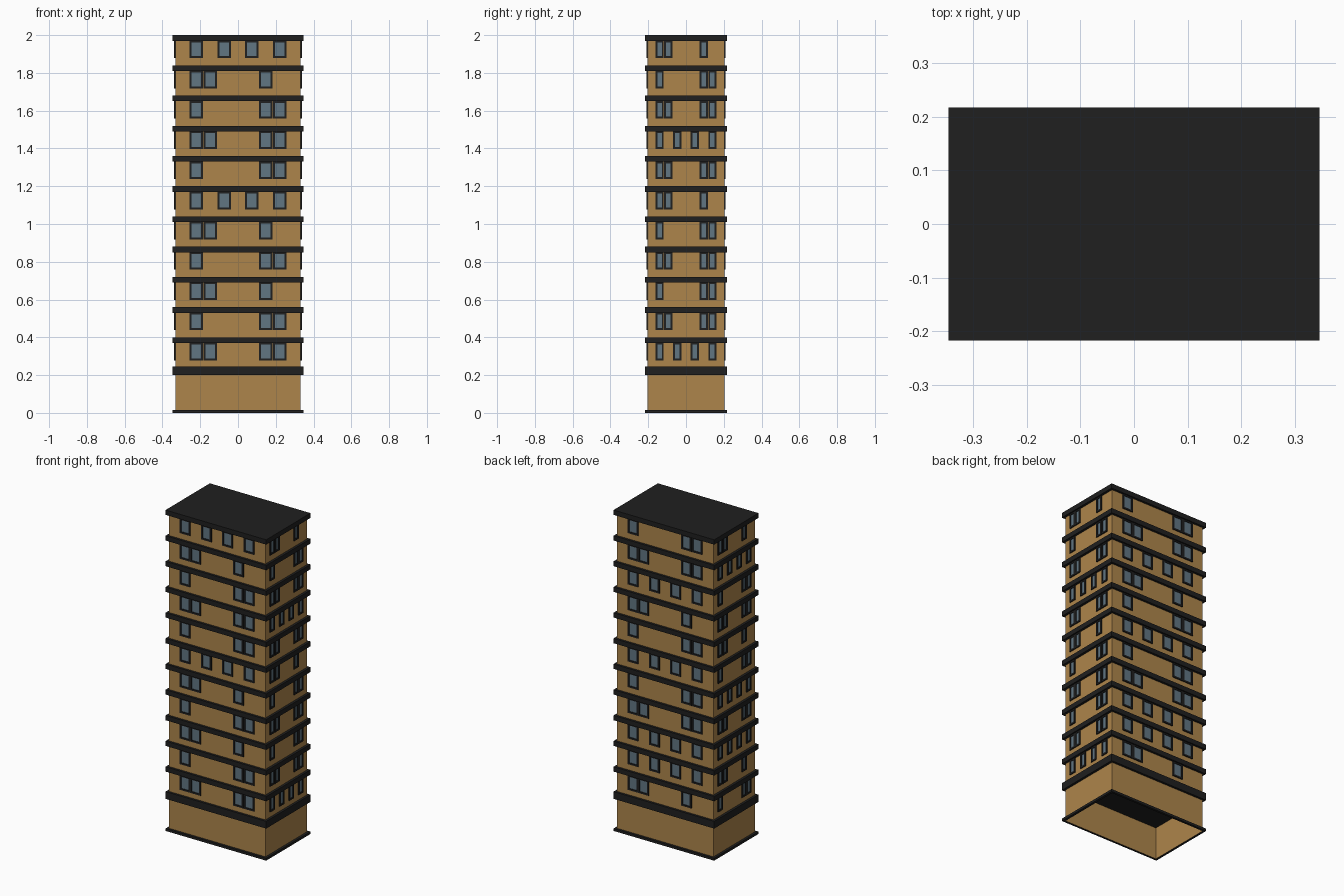
import bpy, bmesh
from mathutils import Matrix, Vector
from math import pi

if "Cube" in bpy.data.objects:
    bpy.data.objects.remove(bpy.data.objects["Cube"])

HX, HY = 0.332, 0.204        # wall half sizes
BX, BY = 0.347, 0.218        # band half sizes
FLOOR = 0.16


def material(name, rgb):
    m = bpy.data.materials.new(name)
    m.diffuse_color = (*rgb, 1)
    m.use_nodes = True
    m.node_tree.nodes["Principled BSDF"].inputs["Base Color"].default_value = m.diffuse_color
    return m


TAN = material("tan_wall", (0.42, 0.235, 0.07))
DARK = material("dark_trim", (0.014, 0.014, 0.014))
GLASS = material("blue_glass", (0.12, 0.18, 0.225))


def finish(name, bm, mat):
    me = bpy.data.meshes.new(name)
    bm.to_mesh(me)
    bm.free()
    me.materials.append(mat)
    ob = bpy.data.objects.new(name, me)
    bpy.context.collection.objects.link(ob)
    return ob


def box(bm, lo, hi, mat=Matrix()):
    lo, hi = Vector(lo), Vector(hi)
    m = mat @ Matrix.Translation((lo + hi) / 2) @ Matrix.Diagonal((*(hi - lo), 1))
    bmesh.ops.create_cube(bm, size=1, matrix=m)


# open-bottomed wall shell
bm = bmesh.new()
box(bm, (-HX, -HY, 0), (HX, HY, 1.98))
bmesh.ops.delete(bm, geom=[f for f in bm.faces if abs(f.normal.z) > 0.5], context='FACES')
finish("walls", bm, TAN)

# floor bands, roof slab and thick band above the ground floor
bm = bmesh.new()
for i in range(11):
    top = 2.0 - i * FLOOR
    box(bm, (-BX, -BY, top - 0.03), (BX, BY, top))
box(bm, (-BX, -BY, 0.2), (BX, BY, 0.245))
finish("floor_bands", bm, DARK)

# skirting ring at the ground
bm = bmesh.new()
for s in (-1, 1):
    box(bm, (-BX, min(s * HY, s * BY), 0), (BX, max(s * HY, s * BY), 0.015))
    box(bm, (min(s * HX, s * BX), -HY, 0), (max(s * HX, s * BX), HY, 0.015))
finish("base_ring", bm, DARK)

# window slots used on a floor, out of seven across each face
SLOTS = {"A": (0, 2, 4, 6), "B": (0, 1, 5), "C": (0, 5, 6), "D": (0, 1, 5, 6)}


def windows(side, angle, depth, pitch, width, rows):
    """Frames and panes for one face, rows listed from the top floor down."""
    rot = Matrix.Rotation(angle, 4, 'Z')
    frames, panes = bmesh.new(), bmesh.new()
    t, w = 0.0105, width / 2
    y0, y1 = -depth - 0.006, -depth + 0.002
    for r, key in enumerate(rows):
        z1 = 1.972 - r * FLOOR
        z0 = z1 - 0.094
        for i in SLOTS[key]:
            x = (i - 3) * pitch
            for s in (-1, 1):
                a, b = sorted((x + s * w, x + s * (w - t)))
                box(frames, (a, y0, z0), (b, y1, z1), rot)
            box(frames, (x - w + t, y0, z0), (x + w - t, y1, z0 + t), rot)
            box(frames, (x - w + t, y0, z1 - t), (x + w - t, y1, z1), rot)
            box(panes, (x - w + t, -depth - 0.002, z0 + t), (x + w - t, y1, z1 - t), rot)
    finish(side + "_window_frames", frames, DARK)
    finish(side + "_window_panes", panes, GLASS)


windows("front", 0, HY, 0.0735, 0.071, "ABCDCABCBCD")
windows("right", pi / 2, HX, 0.0467, 0.0445, "BCDADBCDCDA")
windows("back", pi, HY, 0.0735, 0.071, "CDABCACDAAB")
windows("left", -pi / 2, HX, 0.0467, 0.0445, "BACDBCADABC")
